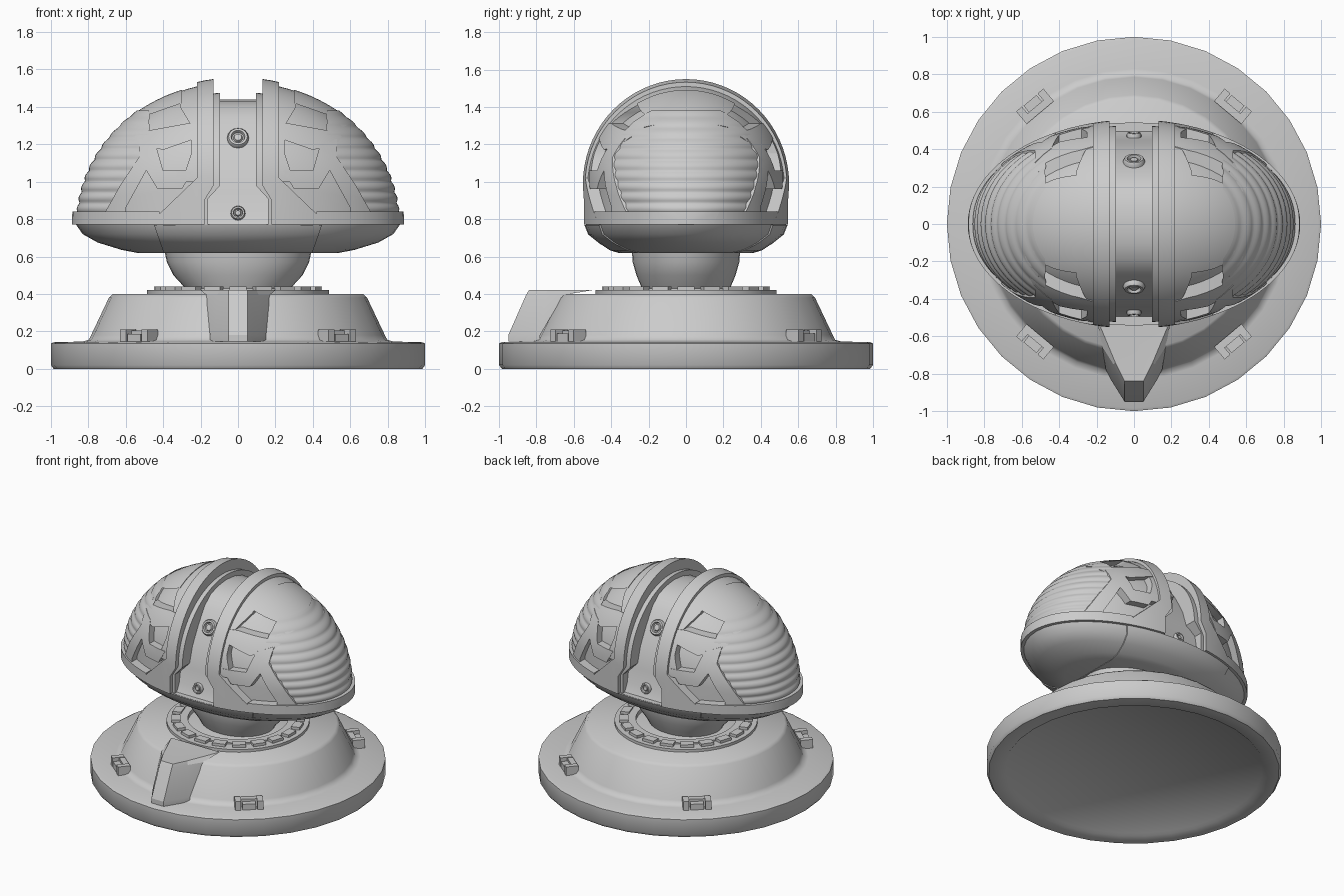
import bpy, bmesh
from math import sin, cos, pi, sqrt, radians, atan2
from mathutils import Vector, Matrix

if "Cube" in bpy.data.objects:
    bpy.data.objects.remove(bpy.data.objects["Cube"])

# Dome: half widths, height, foot level and share of straight wall
HALF_X, HALF_Y, HEIGHT, FLOOR, WALL = 0.875, 0.555, 0.78, 0.77, 0.28


def smooth(ob, angle=35):
    bpy.ops.object.select_all(action='DESELECT')
    ob.select_set(True)
    bpy.context.view_layer.objects.active = ob
    bpy.ops.object.shade_smooth_by_angle(angle=radians(angle))


def finish(name, bm, angle=35):
    bmesh.ops.remove_doubles(bm, verts=bm.verts, dist=1e-5)
    bmesh.ops.recalc_face_normals(bm, faces=bm.faces)
    mesh = bpy.data.meshes.new(name)
    bm.to_mesh(mesh)
    bm.free()
    ob = bpy.data.objects.new(name, mesh)
    bpy.context.collection.objects.link(ob)
    smooth(ob, angle)
    return ob


def skin(name, rows, closed=True, angle=35):
    """Skin rows of points with quads."""
    bm = bmesh.new()
    grid = [[bm.verts.new(p) for p in row] for row in rows]
    for a, b in zip(grid, grid[1:]):
        for j in range(len(a) if closed else len(a) - 1):
            k = (j + 1) % len(a)
            bm.faces.new((a[j], a[k], b[k], b[j]))
    return finish(name, bm, angle)


def loft(name, rings, segments=40, angle=35):
    """Stack elliptical rings given as (x radius, y radius, z)."""
    turn = [2 * pi * j / segments for j in range(segments)]
    return skin(name, [[(rx * cos(t), ry * sin(t), z) for t in turn]
                       for rx, ry, z in rings], angle=angle)


def dome(name, sx=1.0, sy=1.0, sz=1.0, rings=48, steps=36):
    """Solid domed body: upright walls under a round arch, tapering along x."""
    arch = [(cos(pi * j / steps), WALL + (1 - WALL) * sin(pi * j / steps))
            for j in range(steps + 1)]
    section = [(1, 0)] + arch + [(-1, 0)]
    rows = []
    for i in range(rings + 1):
        f = pi * i / rings
        s = sin(f) if 0 < i < rings else 0
        rows.append([(HALF_X * sx * cos(f), HALF_Y * sy * s * y,
                      FLOOR + HEIGHT * sz * s * z) for y, z in section])
    return skin(name, rows)


def dome_y(x, z):
    s = sqrt(max(1 - (x / HALF_X) ** 2, 1e-9))
    rise = max((z - FLOOR) / HEIGHT / s - WALL, 0) / (1 - WALL)
    return HALF_Y * s * sqrt(max(1 - rise ** 2, 0))


def clip(ob, outline, mirror=True):
    """Keep only what lies inside an (x, z) outline, repeated on both sides."""
    bm = bmesh.new()
    face = bm.faces.new([bm.verts.new((x, -1.5, z)) for x, z in outline])
    moved = bmesh.ops.extrude_face_region(bm, geom=[face])["geom"]
    bmesh.ops.translate(bm, vec=(0, 3, 0),
                        verts=[v for v in moved if isinstance(v, bmesh.types.BMVert)])
    cutter = finish("cutter", bm)
    cutter.hide_render = True
    mod = ob.modifiers.new("clip", 'BOOLEAN')
    mod.operation, mod.object, mod.solver = 'INTERSECT', cutter, 'EXACT'
    if mirror:
        ob.modifiers.new("mirror", 'MIRROR').use_mirror_merge = False
    graph = bpy.context.evaluated_depsgraph_get()
    mesh = bpy.data.meshes.new_from_object(ob.evaluated_get(graph))
    ob.modifiers.clear()
    ob.data = mesh
    bpy.data.objects.remove(cutter)
    smooth(ob)


def box(bm, size, matrix):
    bmesh.ops.create_cube(bm, size=1, matrix=matrix @ Matrix.Diagonal((*size, 1)))


# Base with a raised conical step and a shallow recess underneath
loft("base", [(r, r, z) for r, z in (
    (0, .015), (.87, .015), (.885, 0), (.985, 0), (1, .02),
    (1, .135), (.985, .142), (.83, .146), (.798, .155), (.785, .18),
    (.69, .38), (.67, .4), (0, .4))], 32, 50)

# Collar with teeth around the neck
loft("collar", [(r, r, z) for r, z in (
    (.34, .395), (.34, .43), (.4, .43), (.4, .42), (.485, .42), (.485, .395))])
bm = bmesh.new()
for i in range(20):
    turn = Matrix.Rotation(2 * pi * i / 20, 4, 'Z')
    box(bm, (.06, .09, .03), turn @ Matrix.Translation((.42, 0, .425)))
finish("collar_teeth", bm)

# Neck and underside of the head
loft("neck", [(.26, .22, .395), (.29, .24, .44), (.345, .265, .5),
              (.38, .285, .57), (.395, .29, .64)])
UNDERSIDE = [(0, 0, .62), (.54, .35, .62), (.62, .4, .635), (.75, .46, .675),
             (.83, .515, .72), (.865, .535, .77), (0, 0, .775)]
loft("underside", UNDERSIDE, 48)
belly = loft("underside_band", [(x * 1.01, y * 1.015, z - .002) for x, y, z in UNDERSIDE], 48)
clip(belly, [(-.46, .8), (.46, .8), (.39, .6), (-.39, .6)], mirror=False)

# Inner body seen in the recesses, and the sunken channel between its halves
clip(dome("inner_body", .94, .89, .94), [(.18, 1.7), (.18, .7), (1, .7), (1, 1.7)])
half = [(.5, .76), (.465, .83), (.445, .95), (.4, 1.1), (.33, 1.23),
        (.26, 1.34), (.19, 1.4), (.1, 1.43), (0, 1.44)]
arch = half + [(-y, z) for y, z in reversed(half[:-1])]
skin("channel_floor", [[(x, y, z) for y, z in arch] for x in (-.2, .2)],
     closed=False, angle=50)

# Straps beside the channel, flaring at the feet
clip(dome("channel_lip", .98, .95, .91),
     [(.095, 1.7), (.15, 1.7), (.15, 1.0), (.24, .9), (.24, .7), (.16, .7),
      (.16, .91), (.095, .98)])
clip(dome("strap", 1, 1.005, 1.01),
     [(.13, 1.7), (.22, 1.7), (.22, 1.02), (.47, .78), (.47, .7),
      (.18, .7), (.18, .9), (.13, .98)])
clip(dome("strap_shoulder", .985, .98, .98),
     [(.2, 1.7), (.31, 1.7), (.31, 1.4), (.25, 1.3), (.25, 1.15), (.3, 1.0), (.2, 1.0)])

# Crossing struts and roof plates
clip(dome("upper_strut", .99, .985, .985),
     [(.2, 1.31), (.28, 1.31), (.5, 1.27), (.56, 1.4), (.63, 1.38),
      (.53, 1.2), (.4, 1.17), (.2, 1.24)])
clip(dome("diagonal_strut", 1, .985, .985),
     [(.44, 1.2), (.53, 1.23), (.53, 1.13), (.63, .98), (.72, .82), (.72, .7),
      (.6, .7), (.6, .86), (.49, 1.06), (.43, .96), (.3, .96), (.24, 1.06), (.4, 1.06)])
clip(dome("roof_plate", 1, .985, .985),
     [(.3, 1.7), (.3, 1.42), (.5, 1.35), (.56, 1.29), (.62, 1.32), (.62, 1.7)])
clip(dome("lower_sill", 1.015, 1, 1), [(.42, .7), (1.1, .7), (1.1, .84), (.42, .84)])

# Ribbed side pods, set behind the diagonal struts
rows = []
for i in range(73):
    z = FLOOR + .61 * i / 72
    inner = max(.48, .67 - .55 * (z - .84))
    reach = HALF_X * sqrt(1 - ((z - FLOOR) / HEIGHT) ** 2)
    ridge = .978 + .013 * abs(sin(pi * (z - FLOOR) / .058))
    row = []
    for j in range(25):
        t = pi * (j / 24 - .5)
        x = inner + (reach - inner) * cos(t)
        y = dome_y(x, z) * (1 if t > 0 else -1)
        row.append((x * ridge, y * (ridge - .02), z))
    rows.append(row)
skin("left_ribbed_pod", rows, closed=False, angle=60)
skin("right_ribbed_pod", [[(-x, y, z) for x, y, z in row] for row in rows],
     closed=False, angle=60)

# Ringed bolts in the channel, front and back
for side, label in ((-1, "front"), (1, "back")):
    for level, y, z, r, lean in (("upper", .33, 1.23, .05, .55), ("lower", .465, .83, .034, .2)):
        normal = Vector((0, side, lean))
        bolt = loft(f"{label}_{level}_bolt", [
            (k * r, k * r, h) for k, h in ((1.15, -.03), (1.15, .012), (1, .024), (.75, .024),
                                           (.65, .006), (.5, .006), (.4, .018), (0, .02))], 16)
        bolt.matrix_world = Matrix.Translation((0, side * y, z)) @ \
            normal.to_track_quat('Z', 'Y').to_matrix().to_4x4()

# Tapered spout on the front of the base
lower = [(.15, -.78), (.125, -.83), (.05, -.95)]
middle = [(.17, -.655), (.11, -.75), (.05, -.855)]
upper = [(.2, -.5), (.1, -.74), (.05, -.84)]
levels = []
for side, z in ((lower, .145), (lower, .18), (middle, .395), (upper, .42)):
    levels.append([(x, y, z) for x, y in side] + [(-x, y, z) for x, y in reversed(side)])
levels.append([(0, -.6, .415)] * 6)
skin("front_spout", levels, angle=20)

# Four clips on the rim
for sx, xname in ((1, "left"), (-1, "right")):
    for sy, yname in ((-1, "front"), (1, "back")):
        bm = bmesh.new()
        spot = Matrix.Translation((.53 * sx, .63 * sy, .175)) @ \
            Matrix.Rotation(atan2(.62 * sy, .52 * sx), 4, 'Z')
        box(bm, (.04, .19, .06), spot @ Matrix.Translation((-.025, 0, 0)))
        box(bm, (.05, .09, .045), spot @ Matrix.Translation((.015, 0, -.01)))
        for end in (-1, 1):
            box(bm, (.085, .04, .07), spot @ Matrix.Translation((0, .075 * end, 0)))
        finish(f"{yname}_{xname}_clip", bm)
